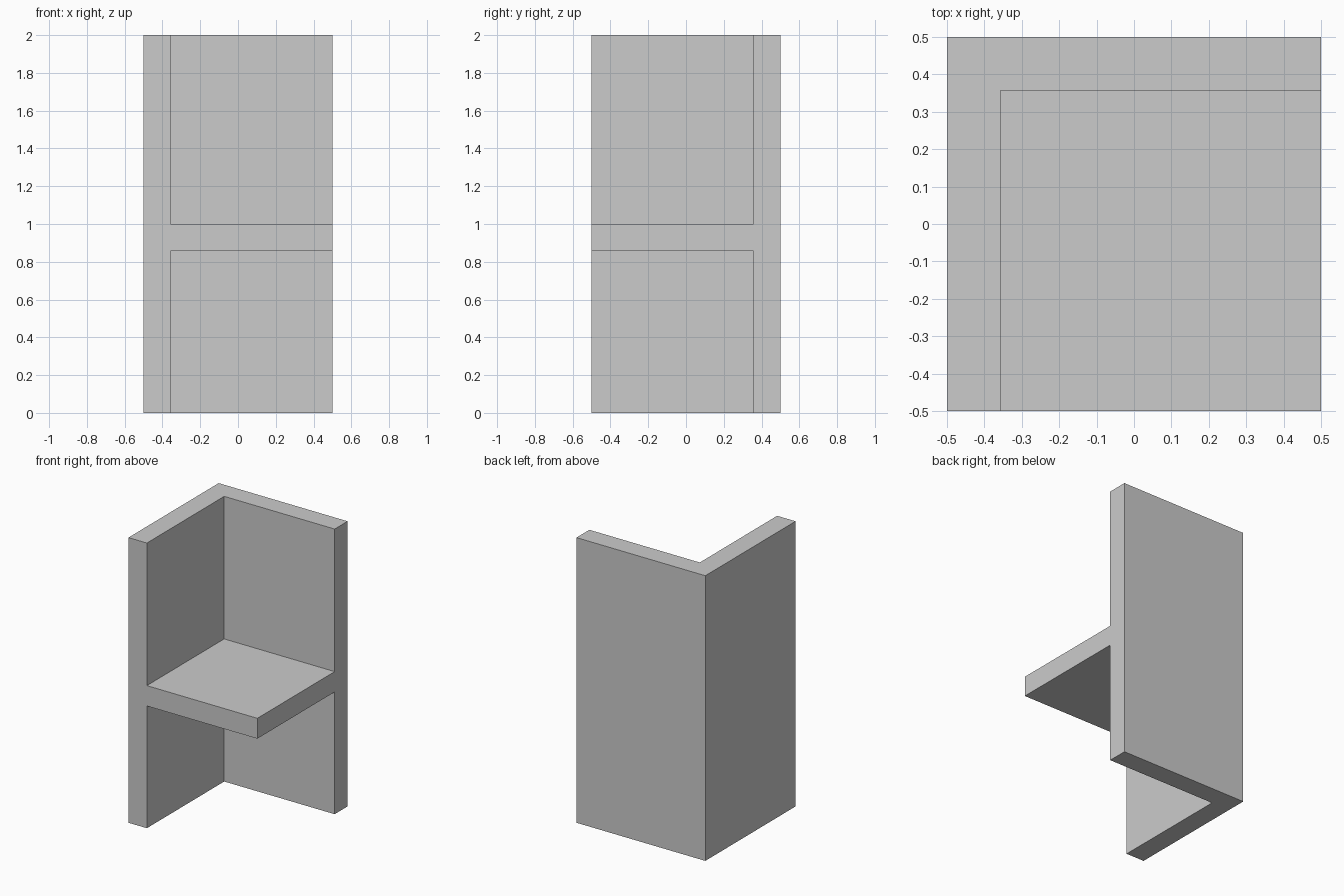
import bpy

if "Cube" in bpy.data.objects:
    bpy.data.objects.remove(bpy.data.objects["Cube"])

T = 1 / 7  # board thickness


def box(name, lo, hi):
    """Axis-aligned box between two corners."""
    bpy.ops.mesh.primitive_cube_add(size=1, location=[(a + b) / 2 for a, b in zip(lo, hi)])
    ob = bpy.context.object
    ob.name = name
    ob.scale = [b - a for a, b in zip(lo, hi)]
    bpy.ops.object.transform_apply(location=True, rotation=False, scale=True)
    return ob


# Solid block that becomes the left wall, back wall and shelf
shelf = box("corner_shelf", (-0.5, -0.5, 0), (0.5, 0.5, 2))

# Open spaces above and below the shelf, carved from the front right corner
for name, z0, z1 in (("upper_space", 1, 2.5), ("lower_space", -0.5, 1 - T)):
    cutter = box(name, (T - 0.5, -1, z0), (1, 0.5 - T, z1))
    mod = shelf.modifiers.new(name, 'BOOLEAN')
    mod.operation = 'DIFFERENCE'
    mod.solver = 'EXACT'
    mod.object = cutter
    bpy.context.view_layer.objects.active = shelf
    bpy.ops.object.modifier_apply(modifier=name)
    bpy.data.objects.remove(cutter, do_unlink=True)
